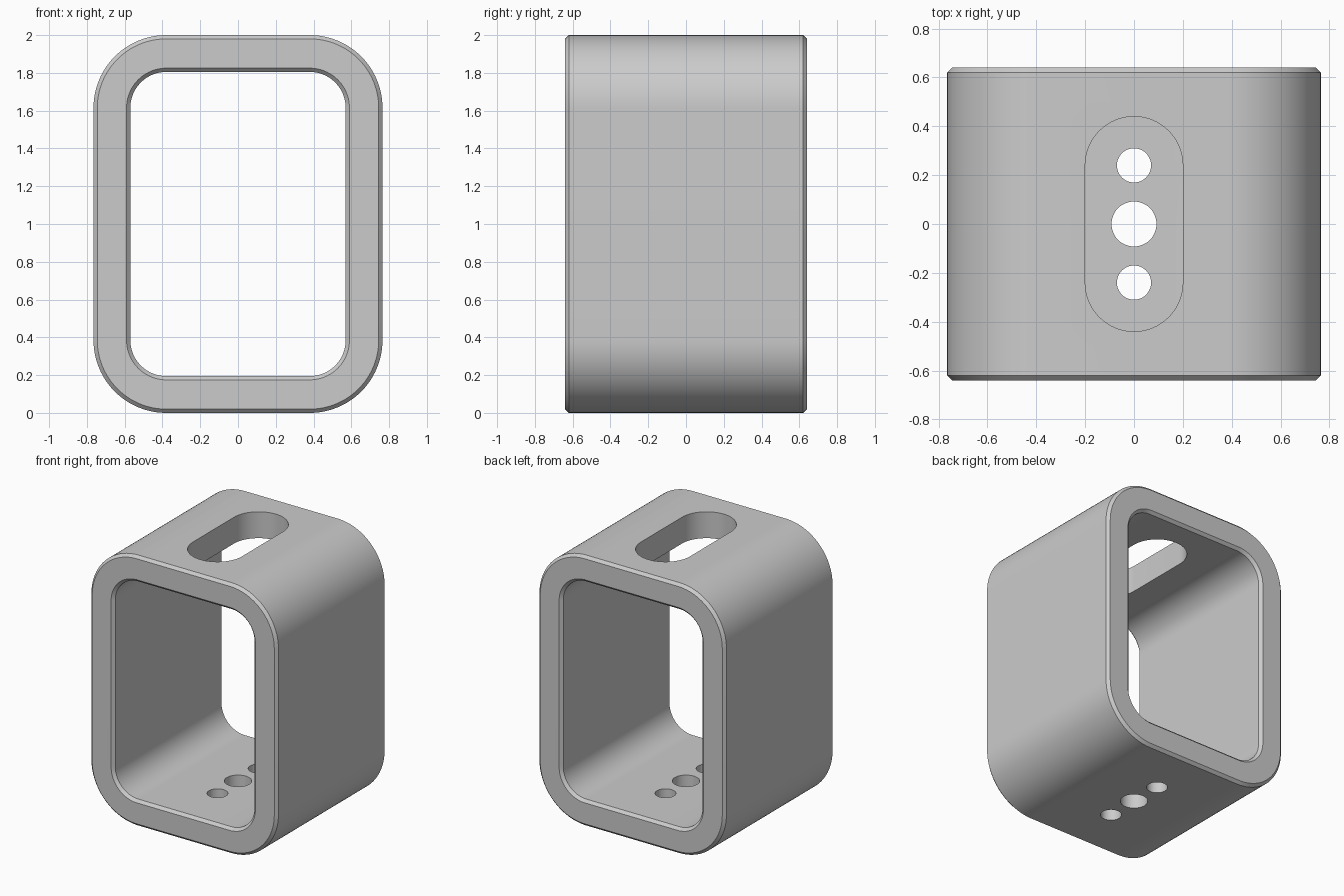
import bpy, bmesh, math

# Remove the default cube
cube = bpy.data.objects.get("Cube")
if cube:
    bpy.data.objects.remove(cube, do_unlink=True)

HALF_W, HEIGHT, HALF_D = 0.765, 2.0, 0.64
RADIUS, WALL, CHAMFER = 0.385, 0.195, 0.02
STEPS = 24

grey = bpy.data.materials.new("plain_grey")
grey.use_nodes = True
colour = (0.6, 0.6, 0.6, 1)
grey.diffuse_color = colour
grey.node_tree.nodes["Principled BSDF"].inputs["Base Color"].default_value = colour


def arc(cx, cy, r, start, sweep, steps):
    return [(cx + r * math.cos(start + sweep * i / steps),
             cy + r * math.sin(start + sweep * i / steps)) for i in range(steps + 1)]


def rounded_rect(radius):
    """Rounded rectangle whose corner centres stay fixed."""
    cx, cz = HALF_W - RADIUS, HEIGHT / 2 - RADIUS
    points = []
    for k, (sx, sz) in enumerate([(1, 1), (-1, 1), (-1, -1), (1, -1)]):
        points += arc(sx * cx, sz * cz + HEIGHT / 2, radius,
                      k * math.pi / 2, math.pi / 2, STEPS)
    return points


def loft(name, rings, closed):
    """Join rings of equal length; closed wraps round, otherwise cap the ends."""
    bm = bmesh.new()
    loops = [[bm.verts.new(p) for p in ring] for ring in rings]
    n = len(loops[0])
    for a in range(len(loops) if closed else len(loops) - 1):
        lo, hi = loops[a], loops[(a + 1) % len(loops)]
        for i in range(n):
            j = (i + 1) % n
            bm.faces.new((lo[i], lo[j], hi[j], hi[i]))
    if not closed:
        bm.faces.new(loops[0])
        bm.faces.new(loops[-1])
    bmesh.ops.recalc_face_normals(bm, faces=bm.faces)
    mesh = bpy.data.meshes.new(name)
    bm.to_mesh(mesh)
    bm.free()
    mesh.materials.append(grey)
    obj = bpy.data.objects.new(name, mesh)
    bpy.context.collection.objects.link(obj)
    return obj


def cutter(name, outline, z0, z1):
    obj = loft(name, [[(x, y, z) for x, y in outline] for z in (z0, z1)], False)
    obj.hide_render = True
    return obj


# Hollow rounded housing with chamfered rims, front and back
outer, inner = RADIUS, RADIUS - WALL
section = [(outer - CHAMFER, -HALF_D), (outer, CHAMFER - HALF_D),
           (outer, HALF_D - CHAMFER), (outer - CHAMFER, HALF_D),
           (inner + CHAMFER, HALF_D), (inner, HALF_D - CHAMFER),
           (inner, CHAMFER - HALF_D), (inner + CHAMFER, -HALF_D)]
housing = loft("housing", [[(x, y, z) for x, z in rounded_rect(r)]
                           for r, y in section], True)

# Long slot through the top, three round holes through the floor
SLOT_R, SPACING = 0.2, 0.24
slot = (arc(0, SPACING, SLOT_R, 0, math.pi, 32)
        + arc(0, -SPACING, SLOT_R, math.pi, math.pi, 32))
cutters = [cutter("top_slot_cutter", slot, 1.6, 2.2)]
for y, r in ((-SPACING, 0.07), (0, 0.092), (SPACING, 0.07)):
    circle = arc(0, y, r, 0, 2 * math.pi, 48)[:-1]
    cutters.append(cutter("floor_hole_cutter", circle, -0.2, 0.4))

bpy.context.view_layer.objects.active = housing
for c in cutters:
    mod = housing.modifiers.new(c.name, 'BOOLEAN')
    mod.operation = 'DIFFERENCE'
    mod.solver = 'EXACT'
    mod.object = c
    bpy.ops.object.modifier_apply(modifier=mod.name)
    bpy.data.objects.remove(c, do_unlink=True)

# Smooth curves, crisp edges
bpy.ops.object.select_all(action='DESELECT')
housing.select_set(True)
bpy.ops.object.shade_smooth_by_angle(angle=math.radians(30))
